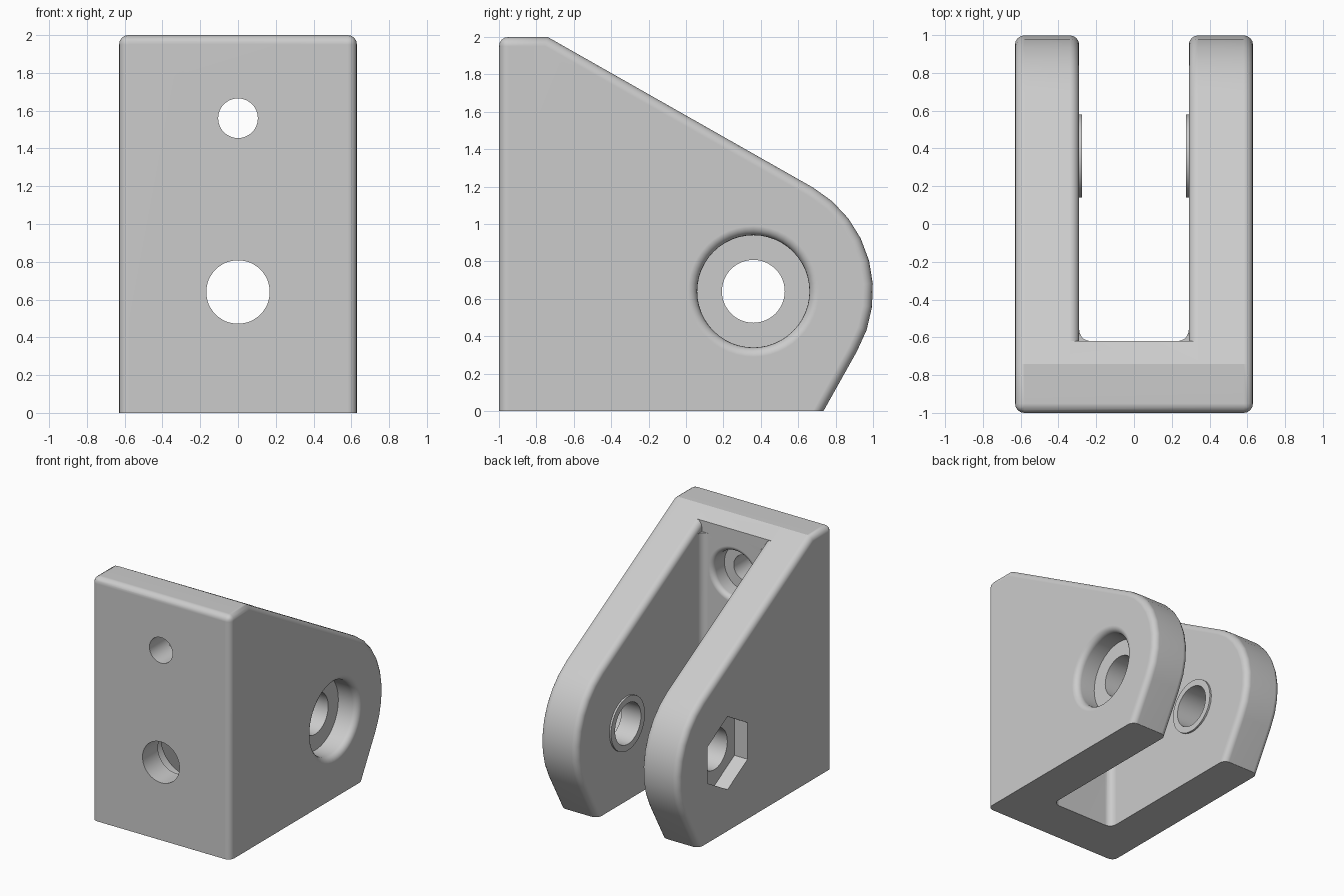
import bpy, bmesh, math
from mathutils import Vector, Matrix

if "Cube" in bpy.data.objects:
    bpy.data.objects.remove(bpy.data.objects["Cube"], do_unlink=True)

HALF_W, SLOT, WALL_Y, ROUND = 0.63, 0.29, -0.62, 0.05
PIVOT_Y, PIVOT_Z, NOSE_R = 0.36, 0.64, 0.64

grey = bpy.data.materials.new("plain_grey")
grey.use_nodes = True
grey.diffuse_color = (0.6, 0.6, 0.6, 1)
grey.node_tree.nodes["Principled BSDF"].inputs["Base Color"].default_value = (0.6, 0.6, 0.6, 1)


def finish(name, bm):
    bmesh.ops.recalc_face_normals(bm, faces=bm.faces)
    mesh = bpy.data.meshes.new(name)
    bm.to_mesh(mesh)
    bm.free()
    mesh.materials.append(grey)
    obj = bpy.data.objects.new(name, mesh)
    bpy.context.collection.objects.link(obj)
    return obj


def prism(points, offset):
    """Closed outline of 3D points extruded along an offset."""
    bm = bmesh.new()
    face = bm.faces.new([bm.verts.new(p) for p in points])
    ext = bmesh.ops.extrude_face_region(bm, geom=[face], use_keep_orig=True)
    moved = [v for v in ext["geom"] if isinstance(v, bmesh.types.BMVert)]
    bmesh.ops.translate(bm, verts=moved, vec=offset)
    bmesh.ops.recalc_face_normals(bm, faces=bm.faces)
    return bm


def lathe(name, profile, origin, axis, sides=48):
    """Solid of revolution from (radius, distance along axis) pairs."""
    axis, up = Vector(axis), Vector((0, 0, 1))
    side = axis.cross(up)
    bm = bmesh.new()
    rings = []
    for r, t in profile:
        angles = [2 * math.pi * i / sides for i in range(sides)]
        rings.append([bm.verts.new(Vector(origin) + axis * t
                      + up * r * math.cos(a) + side * r * math.sin(a)) for a in angles])
    for a, b in zip(rings, rings[1:]):
        for i in range(sides):
            j = (i + 1) % sides
            bm.faces.new((a[i], a[j], b[j], b[i]))
    bm.faces.new(rings[0])
    bm.faces.new(rings[-1])
    return finish(name, bm)


def bore(name, hole, length, head, depth, lip, origin, axis):
    """Through hole with a counterbore whose mouth is rounded outwards."""
    profile = [(hole, -length), (hole, -depth), (head, -depth)]
    for i in range(6):
        a = math.pi / 2 * i / 5
        profile.append((head + lip * (1 - math.cos(a)), -lip * (1 - math.sin(a))))
    profile.append((head + lip, 0.1))
    return lathe(name, profile, origin, axis)


def combine(body, tool, operation):
    mod = body.modifiers.new("combine", 'BOOLEAN')
    mod.operation, mod.solver, mod.object = operation, 'EXACT', tool
    bpy.ops.object.select_all(action='DESELECT')
    bpy.context.view_layer.objects.active = body
    body.select_set(True)
    bpy.ops.object.modifier_apply(modifier=mod.name)
    bpy.data.objects.remove(tool, do_unlink=True)


def is_top_front(edge):
    return all(v.co.y < -0.999 and v.co.z > 1.999 for v in edge.verts)


def round_edges(bm, edges):
    bmesh.ops.bevel(bm, geom=edges, offset=ROUND, offset_type='OFFSET',
                    segments=4, profile=0.5, affect='EDGES', clamp_overlap=True)


# Side outline with the rounded nose around the pivot
nose = []
for i in range(9):
    a = math.radians(-30 + 90 * i / 8)
    nose.append((PIVOT_Y + NOSE_R * math.cos(a), PIVOT_Z + NOSE_R * math.sin(a)))
crest = (-0.74, 2.0)
outline = [(-1, 0), (0.735, 0)] + nose + [crest, (-1, 2)]

# Front wall, joining the arms in the middle
slope = (nose[-1][1] - crest[1]) / (nose[-1][0] - crest[0])
wall_top = crest[1] + slope * (WALL_Y - crest[0])
wall_outline = [(-1, 0), (WALL_Y, 0), (WALL_Y, wall_top), crest, (-1, 2)]
bm = prism([(-0.4, y, z) for y, z in wall_outline], (0.8, 0, 0))
round_edges(bm, [e for e in bm.edges if is_top_front(e)])
body = finish("clevis_bracket", bm)

# Arms, corner fillets and washer faces, mirrored left and right
for s in (1, -1):
    bm = prism([(s * SLOT, y, z) for y, z in outline], (s * (HALF_W - SLOT), 0, 0))
    rim = [e for e in bm.edges
           if (abs(e.verts[0].co.x - e.verts[1].co.x) < 1e-5
               and max(v.co.z for v in e.verts) > 1e-4) or is_top_front(e)]
    round_edges(bm, rim)
    combine(body, finish("arm", bm), 'UNION')

    post = [(SLOT - 0.06, WALL_Y - 0.04), (SLOT + 0.04, WALL_Y - 0.04), (SLOT + 0.04, WALL_Y + 0.06)]
    for i in range(6):
        a = -math.pi / 2 * i / 5
        post.append((SLOT - 0.06 + 0.06 * math.cos(a), WALL_Y + 0.06 + 0.06 * math.sin(a)))
    bm = prism([(s * x, y, 0) for x, y in post], (0, 0, 1.84))
    combine(body, finish("corner_fillet", bm), 'UNION')

    combine(body, lathe("washer_face", [(0.22, -0.04), (0.22, 0.015)],
                        (s * SLOT, PIVOT_Y, PIVOT_Z), (-s, 0, 0)), 'UNION')

# Thin chamfer around the foot
bm = bmesh.new()
bm.from_mesh(body.data)
bmesh.ops.remove_doubles(bm, verts=bm.verts, dist=1e-4)
bmesh.ops.dissolve_limit(bm, angle_limit=math.radians(0.5), verts=bm.verts, edges=bm.edges)
foot = [e for e in bm.edges if max(abs(v.co.z) for v in e.verts) < 1e-4
        and len(e.link_faces) == 2 and e.calc_face_angle(0) > 0.3]
bmesh.ops.bevel(bm, geom=foot, offset=0.012, offset_type='OFFSET', segments=1,
                profile=0.5, affect='EDGES', clamp_overlap=True)
bm.to_mesh(body.data)
bm.free()

# Pivot bore, nut pocket and the two mounting bores
pivot = bore("pivot_bore", 0.168, 1.5, 0.3, 0.18, 0.05, (HALF_W, PIVOT_Y, PIVOT_Z), (1, 0, 0))
nut = lathe("nut_pocket", [(0.3, -0.12), (0.3, 0.1)], (-HALF_W, PIVOT_Y, PIVOT_Z), (-1, 0, 0), sides=6)
upper = bore("upper_bore", 0.105, 0.6, 0.19, 0.15, 0.04, (0, WALL_Y, 1.56), (0, 1, 0))
lower = bore("lower_bore", 0.168, 0.6, 0.25, 0.18, 0.035, (0, WALL_Y, 0.64), (0, 1, 0))
for tool in (pivot, nut, upper, lower):
    combine(body, tool, 'DIFFERENCE')

# One material, smooth rounds and crisp edges
body.data.materials.clear()
body.data.materials.append(grey)
for poly in body.data.polygons:
    poly.material_index = 0
bpy.ops.object.select_all(action='DESELECT')
body.select_set(True)
bpy.context.view_layer.objects.active = body
bpy.ops.object.shade_smooth_by_angle(angle=math.radians(28))
weighted = body.modifiers.new("weighted_normals", 'WEIGHTED_NORMAL')
weighted.keep_sharp = True
